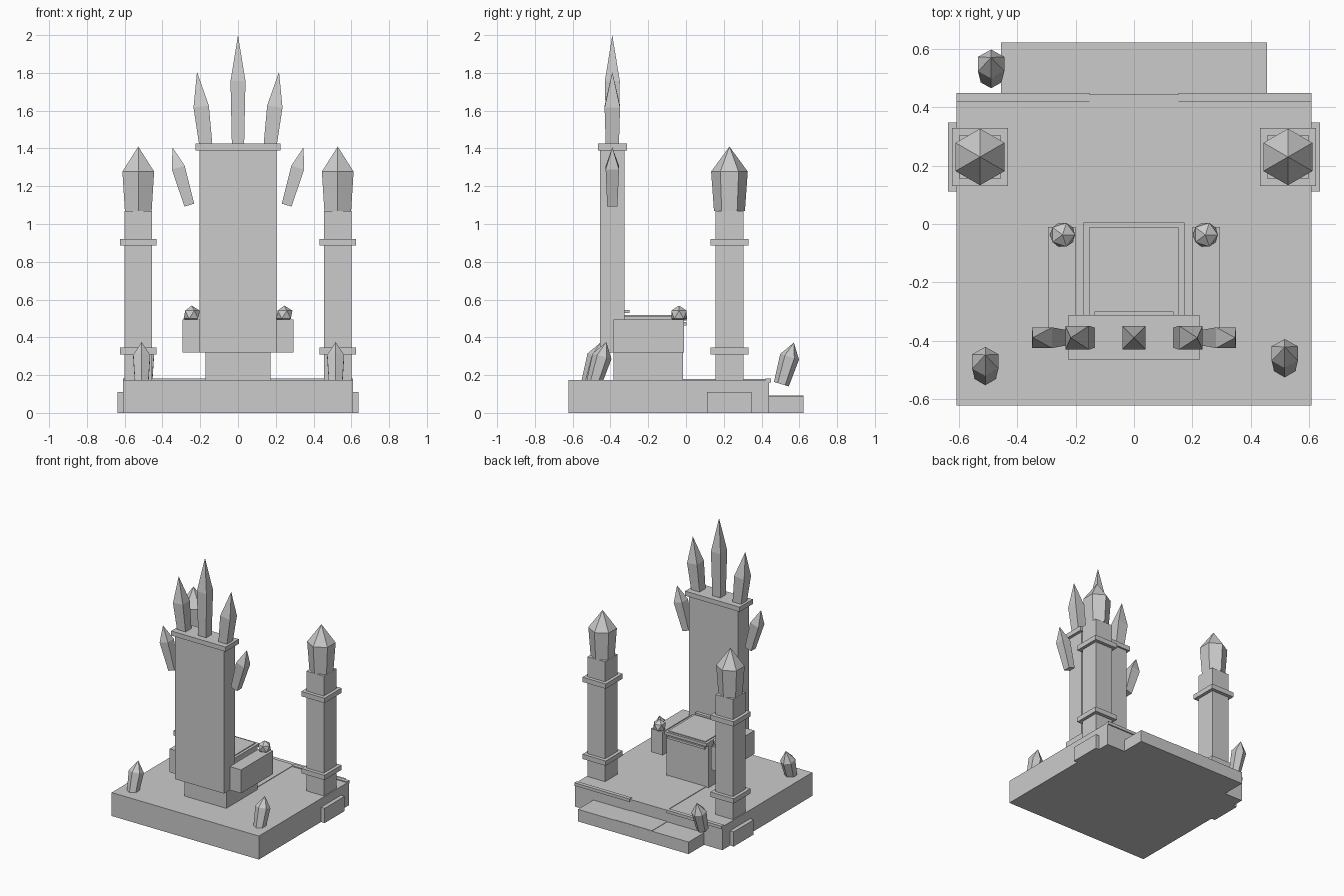
import bpy
from math import cos, sin, pi, radians
from mathutils import Matrix, Vector

cube = bpy.data.objects.get("Cube")
if cube:
    bpy.data.objects.remove(cube, do_unlink=True)

GREY = (0.6, 0.6, 0.6, 1)
stone = bpy.data.materials.new("grey stone")
stone.use_nodes = True
stone.diffuse_color = GREY
stone.node_tree.nodes["Principled BSDF"].inputs["Base Color"].default_value = GREY


def add_mesh(name, verts, faces):
    mesh = bpy.data.meshes.new(name)
    mesh.from_pydata(verts, [], faces)
    mesh.materials.append(stone)
    obj = bpy.data.objects.new(name, mesh)
    bpy.context.collection.objects.link(obj)
    return obj


def box(name, x, y, z):
    verts = [(a, b, c) for c in z for b in y for a in x]
    faces = [(0, 2, 3, 1), (4, 5, 7, 6), (0, 1, 5, 4),
             (2, 6, 7, 3), (0, 4, 6, 2), (1, 3, 7, 5)]
    return add_mesh(name, verts, faces)


def crystal(name, base, tip, sides, r_base, r_mid, mid):
    """Pointed prism: base ring, wider ring at fraction mid, then a tip."""
    base, tip = Vector(base), Vector(tip)
    axis = tip - base
    turn = Vector((0, 0, 1)).rotation_difference(axis)
    place = Matrix.Translation(base) @ turn.to_matrix().to_4x4()
    phase = pi / 4 if sides == 4 else pi / 2
    verts = []
    for r, h in ((r_base, 0), (r_mid, mid * axis.length)):
        for i in range(sides):
            a = phase + 2 * pi * i / sides
            verts.append(place @ Vector((r * cos(a), r * sin(a), h)))
    verts.append(tip)
    faces = [tuple(reversed(range(sides)))]
    for i in range(sides):
        j = (i + 1) % sides
        faces.append((i, j, sides + j, sides + i))
        faces.append((sides + i, sides + j, 2 * sides))
    return add_mesh(name, verts, faces)


def span(centre, half):
    return (centre - half, centre + half)


# Platform, entrance step and carpet
box("platform", (-0.608, 0.608), (-0.622, 0.44), (0, 0.175))
box("entrance_step", (-0.457, 0.457), (0.44, 0.622), (0, 0.09))
box("carpet", (-0.153, 0.153), (-0.02, 0.445), (0.17, 0.179))
box("step_carpet", (-0.153, 0.153), (0.44, 0.621), (0.085, 0.093))

# Throne body
box("throne_pedestal", (-0.173, 0.173), (-0.385, -0.017), (0.175, 0.49))
box("seat_slab", (-0.173, 0.173), (-0.33, 0.006), (0.49, 0.512))
box("seat_cushion", (-0.153, 0.153), (-0.33, -0.01), (0.51, 0.518))
box("seat_front_trim", (-0.153, 0.153), (-0.02, 0.002), (0.463, 0.48))
box("backrest", (-0.203, 0.203), (-0.455, -0.325), (0.32, 1.39))
box("backrest_strip", (-0.135, 0.135), (-0.33, -0.3), (0.53, 0.545))
box("backrest_cap", (-0.225, 0.225), (-0.467, -0.312), (1.39, 1.425))

# Centre crystal of the crown
crystal("crown_crystal_centre", (0, -0.39, 1.42), (0, -0.39, 2), 4, 0.046, 0.056, 0.58)

for side, s in (("left", 1), ("right", -1)):
    # Platform edging
    box(side + "_edge_trim", sorted((s * 0.153, s * 0.608)), (0.42, 0.449), (0.16, 0.182))
    # Armrest with faceted gem
    box(side + "_armrest", sorted((s * 0.2, s * 0.295)), (-0.385, -0.01), (0.32, 0.495))
    bpy.ops.mesh.primitive_ico_sphere_add(subdivisions=1, radius=0.048,
                                          location=(s * 0.245, -0.037, 0.52))
    gem = bpy.context.object
    gem.name = side + "_armrest_gem"
    gem.data.materials.append(stone)
    # Tilted crystals around the backrest
    crystal(side + "_crown_crystal", (s * 0.17, -0.39, 1.415), (s * 0.217, -0.39, 1.805),
            4, 0.049, 0.058, 0.53)
    crystal(side + "_wing_crystal", (s * 0.258, -0.39, 1.1), (s * 0.347, -0.39, 1.405),
            4, 0.038, 0.05, 0.65)
    # Pillar with collars and crystal top
    x, y = s * 0.528, 0.23
    box(side + "_pillar_foot", sorted((s * 0.5, s * 0.638)), span(y, 0.118), (0, 0.11))
    box(side + "_pillar_shaft", span(x, 0.072), span(y, 0.074), (0.175, 1.07))
    for part, z in (("lower", 0.328), ("upper", 0.903)):
        box(f"{side}_pillar_{part}_collar", span(x, 0.096), span(y, 0.1), span(z, 0.018))
    crystal(side + "_pillar_crystal", (x, y, 1.07), (x, y, 1.41), 6, 0.082, 0.097, 0.61)

# Leaning crystals around the platform
for name, x, y, z in (("back_right", -0.51, -0.515, 0.155),
                      ("back_left", 0.517, -0.488, 0.155),
                      ("front_right", -0.49, 0.505, 0.152)):
    crystal(name + "_ground_crystal", (x, y, z), (x, y + 0.066, z + 0.22),
            6, 0.041, 0.052, 0.66)
